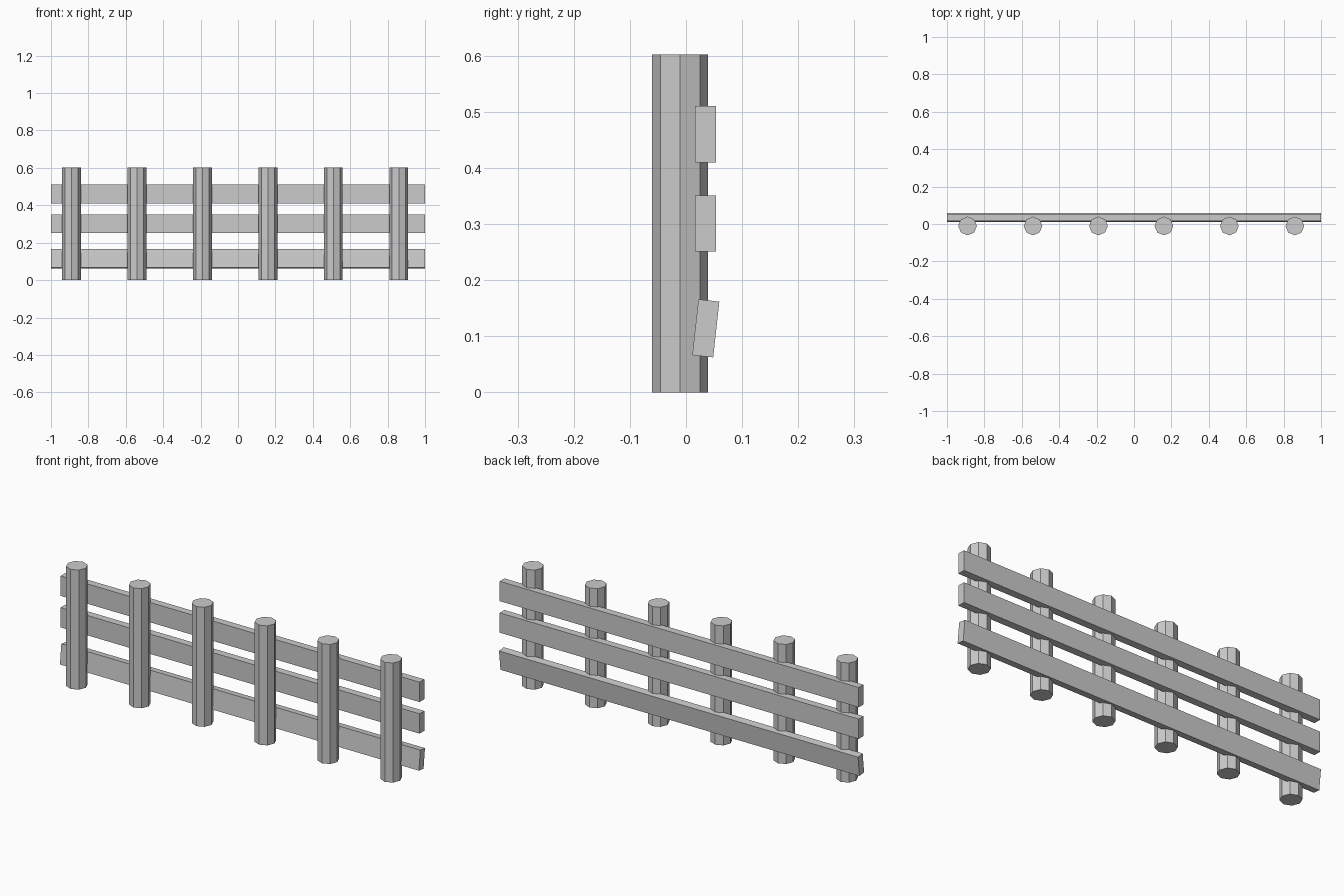
import bpy
from math import radians

if "Cube" in bpy.data.objects:
    bpy.data.objects.remove(bpy.data.objects["Cube"])

# Upright octagonal posts
def post(i):
    bpy.ops.mesh.primitive_cylinder_add(vertices=8, radius=0.05, depth=0.602,
                                        location=(-0.89 + 0.35 * i, -0.0105, 0.301))
    bpy.context.object.name = f"post_{i + 1}"

# Long horizontal boards
def rail(name, y, z, tilt=0):
    bpy.ops.mesh.primitive_cube_add(size=1, location=(0, y, z),
                                    rotation=(radians(tilt), 0, 0))
    ob = bpy.context.object
    ob.name = name
    ob.scale = (2, 0.0375, 0.1)

for i in range(6):
    post(i)

rail("top_rail", 0.035, 0.46)
rail("middle_rail", 0.035, 0.301)
rail("loose_bottom_rail", 0.0353, 0.114, -6.3)
